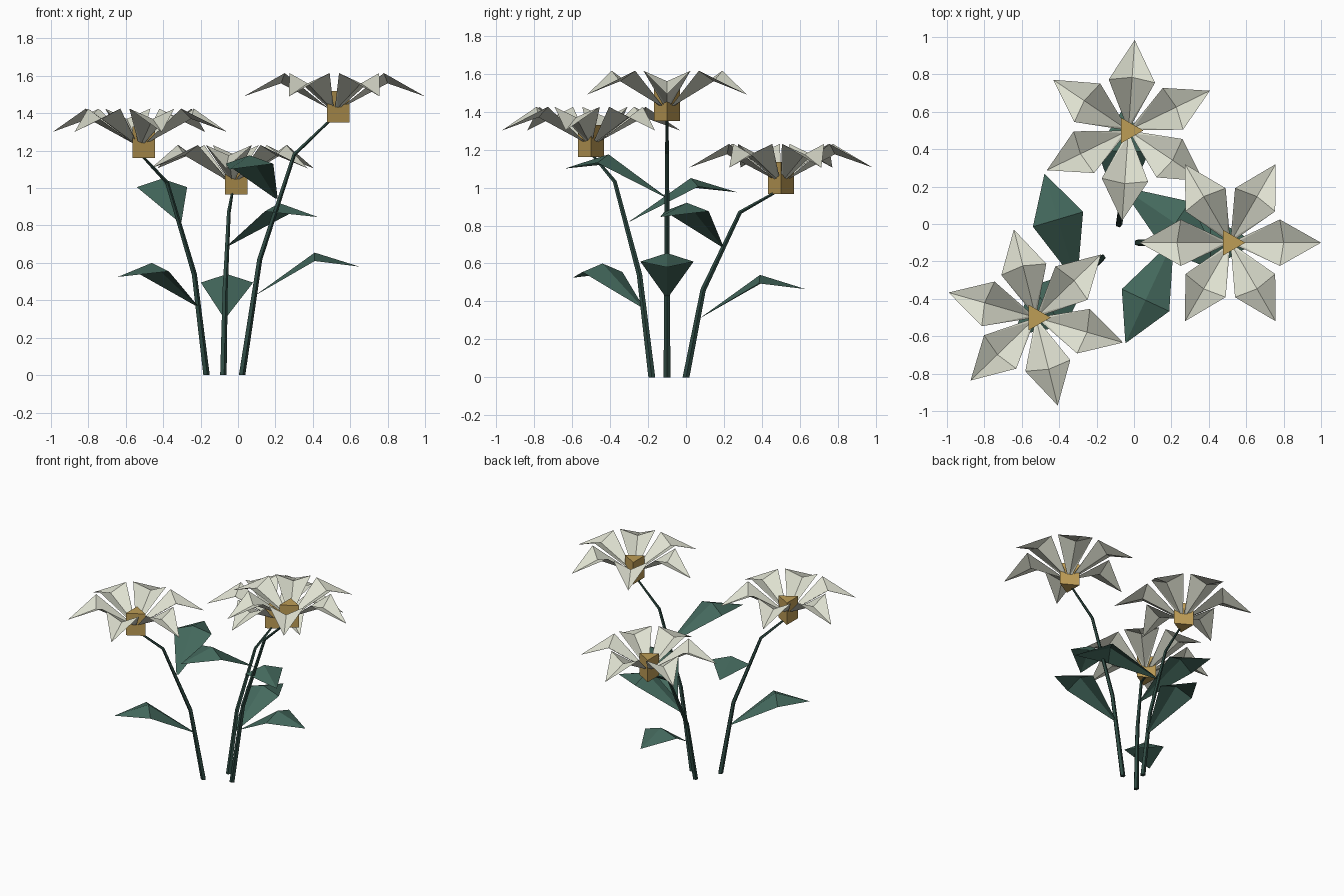
import bpy, bmesh, math
from mathutils import Vector, Matrix

if "Cube" in bpy.data.objects:
    bpy.data.objects.remove(bpy.data.objects["Cube"])


def material(name, rgb):
    """Flat colour from 0-255 display values, converted to linear."""
    m = bpy.data.materials.new(name)
    lin = [((c / 255 + 0.055) / 1.055) ** 2.4 for c in rgb]
    m.diffuse_color = (*lin, 1)
    m.use_nodes = True
    m.node_tree.nodes["Principled BSDF"].inputs["Base Color"].default_value = m.diffuse_color
    return m


PETAL = material("petal cream", (222, 224, 208))
GOLD = material("core gold", (190, 157, 86))
LEAF = material("leaf green", (68, 105, 93))
STEM = material("stem dark green", (46, 74, 66))


def finish(bm, name, mat):
    me = bpy.data.meshes.new(name)
    bm.to_mesh(me)
    bm.free()
    me.materials.append(mat)
    ob = bpy.data.objects.new(name, me)
    bpy.context.collection.objects.link(ob)
    return ob


def blade(bm, origin, angle, base, side, mid, tip):
    """Folded sheet along +x: base/side = (r, half width, z), mid/tip = (r, z)."""
    m = Matrix.Translation(origin) @ Matrix.Rotation(math.radians(angle), 4, 'Z')

    def v(x, y, z):
        return bm.verts.new(m @ Vector((x, y, z)))
    centre, end = v(mid[0], 0, mid[1]), v(tip[0], 0, tip[1])
    root = v(base[0], 0, base[2])
    for s in (1, -1):
        b = v(base[0], s * base[1], base[2])
        w = v(side[0], s * side[1], side[2])
        for f in ((root, centre, w), (root, w, b), (centre, end, w)):
            bm.faces.new(f if s > 0 else f[::-1])


def flower(name, x, y, z, turn):
    # triangular core
    bm = bmesh.new()
    bmesh.ops.create_cone(bm, cap_ends=True, segments=3, radius1=0.08, radius2=0.08, depth=0.17)
    far = max(bm.verts, key=lambda q: q.co.xy.length).co
    spin = Matrix.Rotation(-math.atan2(far.y, far.x), 4, 'Z')
    bmesh.ops.transform(bm, verts=bm.verts, matrix=Matrix.Translation((x, y, z + 0.085)) @ spin)
    finish(bm, name + "_core", GOLD)
    # six channel-folded petals
    bm = bmesh.new()
    for i in range(6):
        blade(bm, (x, y, z), turn + 60 * i, (0.03, 0.014, 0.075),
              (0.265, 0.124, 0.265), (0.285, 0.21), (0.485, 0.14))
    finish(bm, name + "_petals", PETAL)


def stem(name, path, r0=0.019, r1=0.007, sides=5):
    # tapered tube with horizontal-ish rings
    bm = bmesh.new()
    pts = [Vector(p) for p in path]
    rings = []
    for i, p in enumerate(pts):
        if i == 0:
            d = Vector((0, 0, 1))
        else:
            d = (pts[min(i + 1, len(pts) - 1)] - pts[i - 1]).normalized()
        q = Vector((0, 0, 1)).rotation_difference(d)
        r = r0 + (r1 - r0) * i / (len(pts) - 1)
        rings.append([bm.verts.new(p + q @ Vector((r * math.cos(a), r * math.sin(a), 0)))
                      for a in (2 * math.pi * k / sides for k in range(sides))])
    for a, b in zip(rings, rings[1:]):
        for k in range(sides):
            n = (k + 1) % sides
            bm.faces.new((a[k], a[n], b[n], b[k]))
    bm.faces.new(rings[0][::-1])
    bm.faces.new(rings[-1])
    finish(bm, name + "_stem", STEM)


def leaf(name, origin, angle, k=1.0):
    # ridge-folded leaf, k stretches its length
    bm = bmesh.new()
    blade(bm, origin, angle, (0, 0.008, 0), (0.32 * k, 0.14, 0.185),
          (0.32 * k, 0.23), (0.56 * k, 0.155))
    finish(bm, name, LEAF)


# flower heads
flower("right_flower", 0.515, -0.10, 1.35, 0)
flower("left_flower", -0.525, -0.50, 1.16, 44)
flower("back_flower", -0.03, 0.50, 0.965, 26)

# stems
stem("right", [(0.02, -0.10, 0), (0.115, -0.10, 0.62), (0.30, -0.10, 1.18), (0.51, -0.10, 1.38)])
stem("left", [(-0.17, -0.18, 0), (-0.235, -0.245, 0.54), (-0.38, -0.375, 1.03), (-0.52, -0.50, 1.18)])
stem("back", [(-0.08, 0.0, 0), (-0.07, 0.09, 0.46), (-0.05, 0.285, 0.87), (-0.03, 0.48, 0.98)])

# leaves, two per stem
leaf("right_lower_leaf", (0.09, -0.10, 0.425), 0)
leaf("right_upper_leaf", (0.205, -0.10, 0.945), 245, 1.06)
leaf("left_lower_leaf", (-0.22, -0.23, 0.37), 221)
leaf("left_upper_leaf", (-0.31, -0.30, 0.82), 106.5, 1.06)
leaf("back_lower_leaf", (-0.07, 0.07, 0.31), 88)
leaf("back_upper_leaf", (-0.055, 0.19, 0.69), -34, 1.04)
